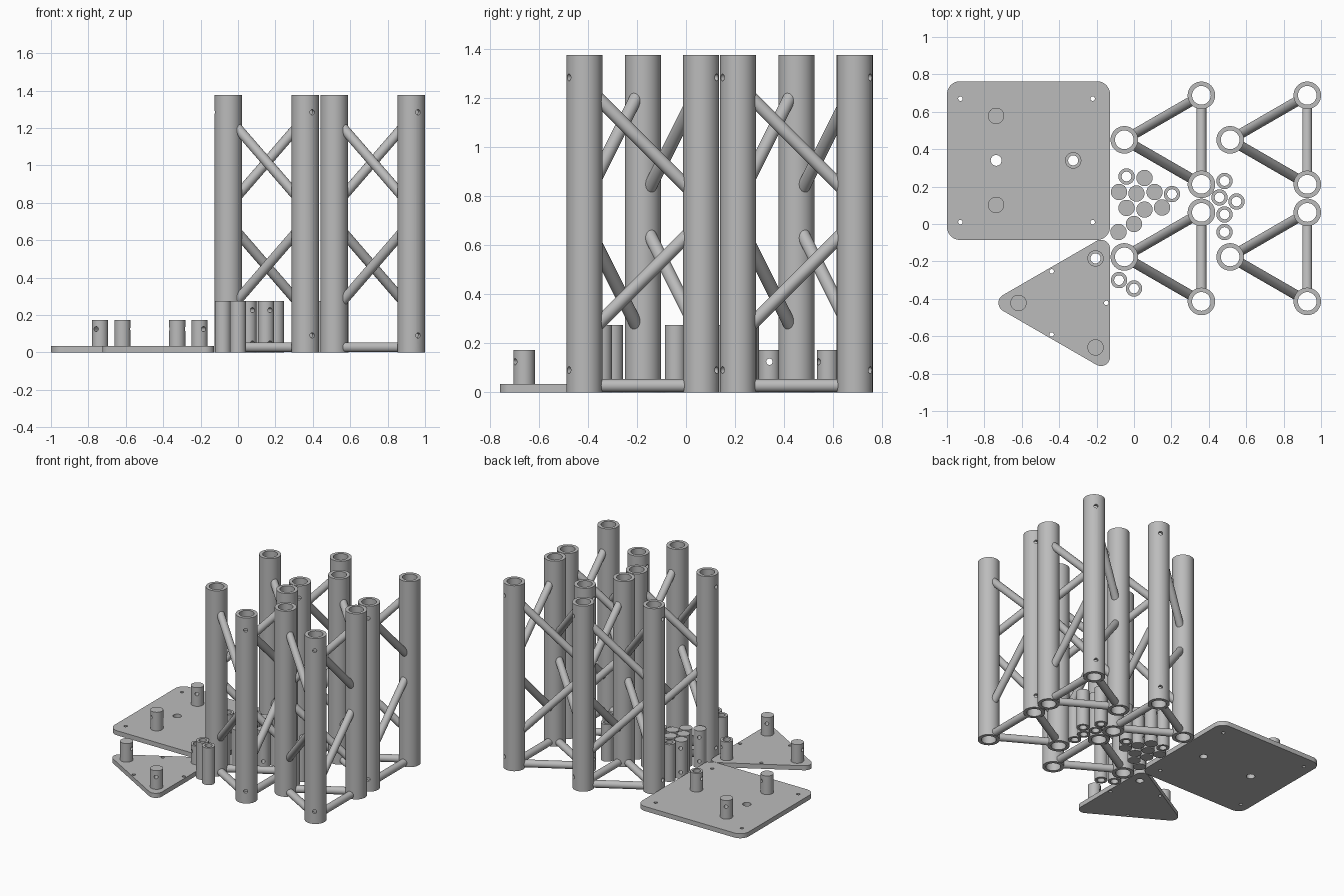
import bpy, bmesh, math
from mathutils import Vector, Matrix

if "Cube" in bpy.data.objects:
    bpy.data.objects.remove(bpy.data.objects["Cube"])

grey = bpy.data.materials.new("plain grey")
grey.diffuse_color = (0.5, 0.5, 0.5, 1)
grey.use_nodes = True
grey.node_tree.nodes["Principled BSDF"].inputs["Base Color"].default_value = grey.diffuse_color


def make(name, bm):
    bmesh.ops.recalc_face_normals(bm, faces=bm.faces)
    me = bpy.data.meshes.new(name)
    bm.to_mesh(me)
    bm.free()
    me.materials.append(grey)
    ob = bpy.data.objects.new(name, me)
    bpy.context.collection.objects.link(ob)
    return ob


def loft(name, bottom, top):
    """Closed prism between two matching rings."""
    bm = bmesh.new()
    a = [bm.verts.new(p) for p in bottom]
    b = [bm.verts.new(p) for p in top]
    n = len(a)
    for i in range(n):
        j = (i + 1) % n
        bm.faces.new((a[i], a[j], b[j], b[i]))
    bm.faces.new(a[::-1])
    bm.faces.new(b)
    return make(name, bm)


def cylinder(name, x, y, r, z0, z1, seg=48):
    ring = [(x + r * math.cos(2 * math.pi * i / seg), y + r * math.sin(2 * math.pi * i / seg))
            for i in range(seg)]
    return loft(name, [(*p, z0) for p in ring], [(*p, z1) for p in ring])


def drill(ob, start, end, r):
    """Cut a straight round hole from start to end."""
    start, end = Vector(start), Vector(end)
    axis = end - start
    bm = bmesh.new()
    m = Matrix.Translation((start + end) / 2) @ axis.to_track_quat('Z', 'Y').to_matrix().to_4x4()
    bmesh.ops.create_cone(bm, cap_ends=True, segments=32, radius1=r, radius2=r,
                          depth=axis.length, matrix=m)
    cutter = make("cutter", bm)
    cutter.hide_render = True
    mod = ob.modifiers.new("hole", 'BOOLEAN')
    mod.operation, mod.solver, mod.object = 'DIFFERENCE', 'EXACT', cutter
    bpy.context.view_layer.objects.active = ob
    bpy.ops.object.modifier_apply(modifier=mod.name)
    bpy.data.objects.remove(cutter)


def rod(name, p, q, r, seg=28):
    """Round bar with upright end cuts, so it ends inside the tube walls."""
    p, q = Vector(p), Vector(q)
    d = q - p
    flat = Vector((d.x, d.y, 0))
    side = Vector((-d.y, d.x, 0)).normalized() * r
    up = Vector((0, 0, r * d.length / flat.length))
    ring = [side * math.cos(2 * math.pi * i / seg) + up * math.sin(2 * math.pi * i / seg)
            for i in range(seg)]
    return loft(name, [p + v for v in ring], [q + v for v in ring])


def rounded_plate(name, corners, r, z1):
    """Flat plate; corners are arc centre and middle angle in degrees."""
    half = 180 / len(corners)
    pts = []
    for x, y, mid in corners:
        for k in range(13):
            a = math.radians(mid - half + 2 * half * k / 12)
            pts.append((x + r * math.cos(a), y + r * math.sin(a)))
    return loft(name, [(*p, 0) for p in pts], [(*p, z1) for p in pts])


SIDE = 0.476                      # spacing of tubes and pegs
RAD = SIDE / math.sqrt(3)         # centroid to tube
ANGLES = [math.radians(a) for a in (180, 300, 60)]
H, TUBE_R, BORE_R, ROD_R, PIN_R = 1.375, 0.0735, 0.05, 0.0265, 0.0435

# Truss tower, built once around its centroid
tower = []
corner = [Vector((RAD * math.cos(a), RAD * math.sin(a), 0)) for a in ANGLES]
for i, c in enumerate(corner):
    tube = cylinder("tower_tube", c.x, c.y, TUBE_R, 0, H, 56)
    drill(tube, (c.x, c.y, -0.1), (c.x, c.y, H + 0.1), BORE_R)
    out = c.normalized()
    for z in (0.091, H - 0.091):
        up = Vector((0, 0, z))
        drill(tube, c + up, c + out * 0.1 + up, 0.014)
    tower.append(tube)
    nxt = corner[(i + 1) % 3]
    t = 0.057 / SIDE
    for name, za, zb in (("base_rail", 0.0275, 0.0275),
                         ("lower_brace", 0.222, 0.698), ("upper_brace", 1.256, 0.78)):
        p, q = c + Vector((0, 0, za)), nxt + Vector((0, 0, zb))
        tower.append(rod(name, p.lerp(q, t), q.lerp(p, t), ROD_R))

# Four towers in a two by two layout
places = [(x, y) for x in (0.223, 0.789) for y in (0.45, -0.176)]
for x, y in places[1:]:
    for ob in tower:
        copy = ob.copy()
        copy.location = (x, y, 0)
        bpy.context.collection.objects.link(copy)
for ob in tower:
    ob.location = (*places[0], 0)


def add_pegs(plate, cx, cy, bored):
    """Three cross-drilled pegs on a plate; one is bored through the plate."""
    for i, a in enumerate(ANGLES):
        d = Vector((math.cos(a), math.sin(a), 0))
        c = Vector((cx, cy, 0)) + d * RAD
        if plate.name.startswith("square"):      # mirrored peg layout
            d.x = -d.x
            c.x = 2 * cx - c.x
        peg = cylinder("plate_peg", c.x, c.y, PIN_R, 0.02, 0.172)
        up = Vector((0, 0, 0.125))
        drill(peg, c - d * 0.1 + up, c + d * 0.1 + up, 0.013)
        if i == bored:
            for ob in (peg, plate):
                drill(ob, c - Vector((0, 0, 0.1)), c + Vector((0, 0, 0.3)), 0.027)


def plate_holes(plate, spots, r):
    for x, y in spots:
        drill(plate, (x, y, -0.1), (x, y, 0.1), r)


# Square plate with corner screw holes
x0, x1, y0, y1, r = -1.0, -0.128, -0.085, 0.763, 0.07
square = rounded_plate("square_plate", [(x1 - r, y1 - r, 45), (x0 + r, y1 - r, 135),
                                        (x0 + r, y0 + r, 225), (x1 - r, y0 + r, 315)], r, 0.034)
plate_holes(square, [(x, y) for x in (-0.928, -0.221) for y in (0.01, 0.67)], 0.012)
plate_holes(square, [(-0.737, 0.34)], 0.029)
add_pegs(square, -0.6, 0.34, 0)

# Triangular plate with screw holes mid-edge
tx, ty, r = -0.343, -0.422, 0.049
reach = RAD + 0.058
tri = rounded_plate("triangle_plate", [(tx + reach * math.cos(a), ty + reach * math.sin(a),
                                        math.degrees(a)) for a in ANGLES], r, 0.034)
plate_holes(tri, [(tx + 0.195 * math.cos(a + math.pi), ty + 0.195 * math.sin(a + math.pi))
                  for a in ANGLES], 0.012)
add_pegs(tri, tx, ty, 2)

# Loose solid pins, cross-drilled near both ends
for x, y in [(0.056, 0.246), (-0.08, 0.171), (0.013, 0.163), (0.11, 0.171), (-0.04, 0.086),
             (0.056, 0.077), (0.15, 0.088), (0, 0), (-0.083, -0.043)]:
    pin = cylinder("solid_pin", x, y, PIN_R, 0, 0.275)
    for z in (0.049, 0.226):
        drill(pin, (x - 0.05, y + 0.0866, z), (x + 0.05, y - 0.0866, z), 0.013)

# Loose hollow sleeves
for x, y in [(-0.04, 0.254), (0.203, 0.16), (0.484, 0.23), (0.457, 0.142), (0.548, 0.12),
             (0.484, 0.051), (0.484, -0.043), (-0.08, -0.3), (0, -0.345)]:
    sleeve = cylinder("hollow_sleeve", x, y, PIN_R, 0, 0.275)
    drill(sleeve, (x, y, -0.1), (x, y, 0.4), 0.026)

# Smooth round walls, keep sharp rims
bpy.ops.object.select_all(action='SELECT')
bpy.context.view_layer.objects.active = square
bpy.ops.object.shade_smooth_by_angle(angle=math.radians(30))
